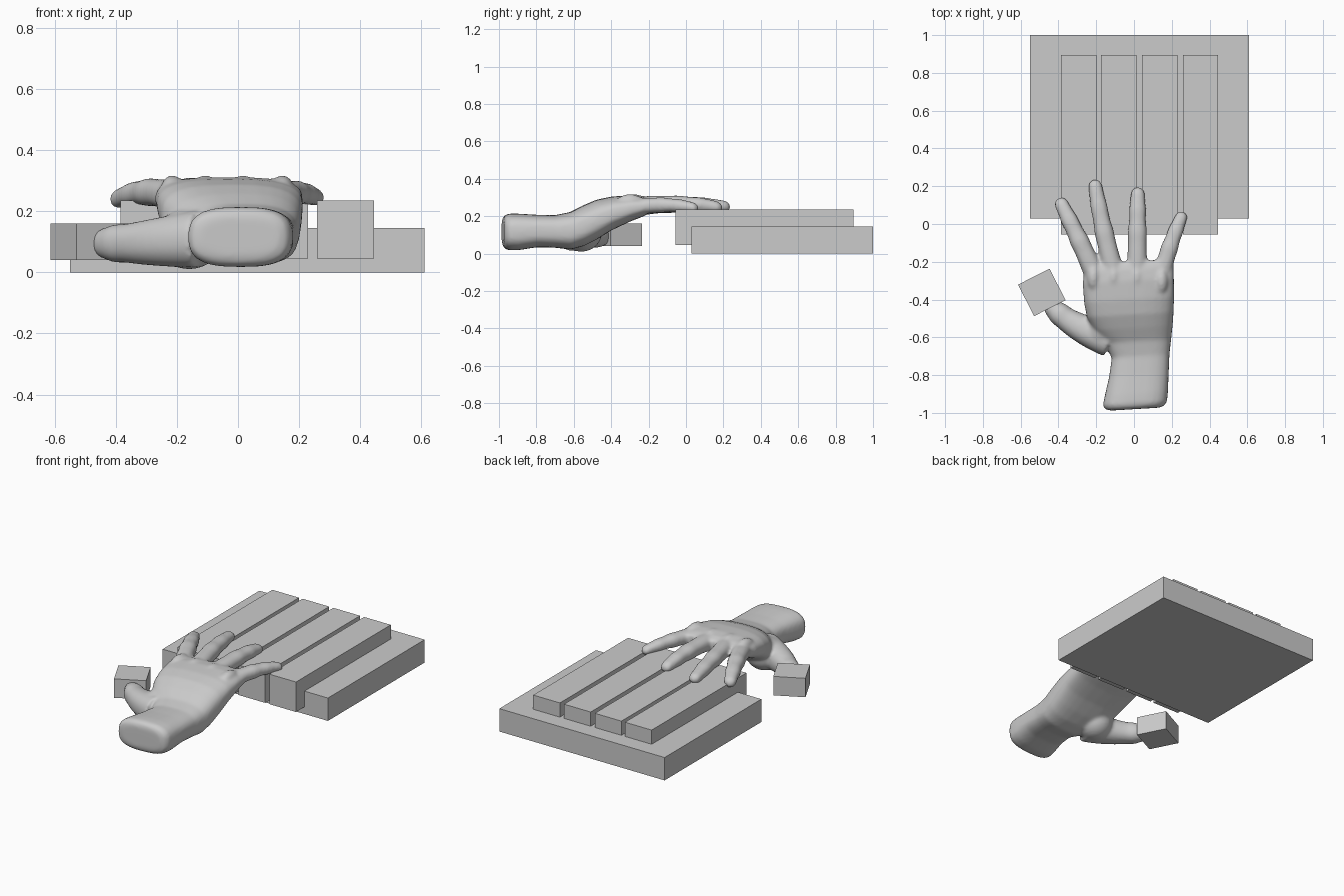
import bpy, bmesh, math
from mathutils import Vector, Matrix

cube = bpy.data.objects.get("Cube")
if cube:
    bpy.data.objects.remove(cube, do_unlink=True)

grey = bpy.data.materials.new("clay grey")
grey.use_nodes = True
GREY = (0.6, 0.6, 0.6, 1)
grey.diffuse_color = GREY
grey.node_tree.nodes["Principled BSDF"].inputs["Base Color"].default_value = GREY
UP = Vector((0, 0, 1))


def finish(bm, name):
    bmesh.ops.recalc_face_normals(bm, faces=bm.faces)
    mesh = bpy.data.meshes.new(name)
    bm.to_mesh(mesh)
    bm.free()
    mesh.materials.append(grey)
    obj = bpy.data.objects.new(name, mesh)
    bpy.context.collection.objects.link(obj)
    return obj


def block(name, centre, size, turn=0):
    bm = bmesh.new()
    m = Matrix.Translation(centre) @ Matrix.Rotation(turn, 4, 'Z') @ Matrix.Diagonal((*size, 1))
    bmesh.ops.create_cube(bm, size=1, matrix=m)
    return finish(bm, name)


def spow(v, p):
    return math.copysign(abs(v) ** p, v)


def loft(bm, sections, power, sides=28):
    """Closed skin through sections of (centre, side direction, half width, half height)."""
    rings = []
    for c, side, w, h in sections:
        ring = []
        for i in range(sides):
            a = math.tau * i / sides
            ring.append(bm.verts.new(c + side * w * spow(math.cos(a), power)
                                     + UP * h * spow(math.sin(a), power)))
        rings.append(ring)
    for a, b in zip(rings, rings[1:]):
        for i in range(sides):
            j = (i + 1) % sides
            bm.faces.new((a[i], a[j], b[j], b[i]))
    bm.faces.new(rings[0])
    bm.faces.new(rings[-1])


def digit(bm, points, widths, heights, bumps):
    """Finger along a curve through base, middle and tip, with joint bulges and a round end."""
    p0, p1, p2 = (Vector(p) for p in points)
    ctrl = 2 * p1 - (p0 + p2) / 2
    steps, sections = 20, []
    for k in range(steps + 1):
        t = k / steps
        c = p0 * (1 - t) ** 2 + ctrl * 2 * t * (1 - t) + p2 * t * t
        d = ((ctrl - p0) * (1 - t) + (p2 - ctrl) * t).normalized()
        side = d.cross(UP).normalized()
        s = 1 + sum(0.09 * math.exp(-((t - b) / 0.09) ** 2) for b in bumps)
        w = s * (widths[0] + (widths[1] - widths[0]) * t)
        h = s * (heights[0] + (heights[1] - heights[0]) * t)
        sections.append((c, side, w, h))
    for deg in (25, 45, 65, 82):
        a = math.radians(deg)
        sections.append((c + d * w * math.sin(a), side, w * math.cos(a), h * math.cos(a)))
    loft(bm, sections, 0.9)


# Base board and the four long keys
block("base_board", (0.03, 0.515, 0.0725), (1.16, 0.97, 0.145))
for i, x in enumerate((-0.292, -0.08, 0.136, 0.352)):
    block(f"key_{i + 1}", (x, 0.42, 0.14), (0.187, 0.95, 0.19))
block("thumb_block", (-0.488, -0.362, 0.1), (0.187, 0.187, 0.12), math.radians(27))

# Forearm, wrist and palm: y, left edge, right edge, bottom, top
hand = bmesh.new()
PALM = [
    (-0.98, -0.125, 0.135, 0.055, 0.18),
    (-0.972, -0.152, 0.16, 0.03, 0.203),
    (-0.95, -0.165, 0.175, 0.018, 0.214),
    (-0.9, -0.155, 0.18, 0.018, 0.214),
    (-0.8, -0.132, 0.184, 0.034, 0.208),
    (-0.7, -0.118, 0.188, 0.032, 0.206),
    (-0.62, -0.155, 0.197, 0.022, 0.222),
    (-0.55, -0.215, 0.205, 0.04, 0.258),
    (-0.48, -0.25, 0.21, 0.075, 0.288),
    (-0.4, -0.265, 0.213, 0.125, 0.305),
    (-0.3, -0.272, 0.212, 0.172, 0.312),
    (-0.24, -0.265, 0.21, 0.195, 0.306),
    (-0.2, -0.24, 0.195, 0.215, 0.292),
]
side = Vector((1, 0.06, 0))
loft(hand, [(Vector(((l + r) / 2, y, (b + t) / 2)), side, (r - l) / 2, (t - b) / 2)
            for y, l, r, b, t in PALM], 0.7)

# Four fingers
FINGERS = [
    ((-0.215, -0.25, 0.25), (-0.298, -0.07, 0.262), (-0.384, 0.105, 0.242)),
    ((-0.108, -0.25, 0.256), (-0.163, -0.02, 0.265), (-0.205, 0.2, 0.253)),
    ((0.016, -0.25, 0.256), (0.018, -0.02, 0.265), (0.02, 0.16, 0.25)),
    ((0.145, -0.27, 0.25), (0.194, -0.11, 0.26), (0.25, 0.035, 0.247)),
]
for i, pts in enumerate(FINGERS):
    slim = 0.9 if i == 3 else 1
    digit(hand, pts, (0.055 * slim, 0.037 * slim), (0.05 * slim, 0.032 * slim), (0.45, 0.75))
    # Knuckle and the tendon ridge running back from it
    x, y, z = pts[0]
    m = Matrix.Translation((x, y - 0.03, 0.28)) @ Matrix.Diagonal((0.036, 0.07, 0.038, 1))
    bmesh.ops.create_uvsphere(hand, u_segments=20, v_segments=12, radius=1, matrix=m)

# Thumb with its fleshy root
digit(hand, ((-0.13, -0.61, 0.11), (-0.3, -0.54, 0.098), (-0.425, -0.448, 0.095)),
      (0.095, 0.05), (0.095, 0.052), (0.88,))
m = Matrix.Translation((-0.16, -0.56, 0.11)) @ Matrix.Diagonal((0.11, 0.11, 0.1, 1))
bmesh.ops.create_uvsphere(hand, u_segments=24, v_segments=16, radius=1, matrix=m)

# Blend the parts of the hand into one smooth skin
hand_obj = finish(hand, "hand")
remesh = hand_obj.modifiers.new("Blend", 'REMESH')
remesh.mode = 'VOXEL'
remesh.voxel_size = 0.009
remesh.use_smooth_shade = True
soften = hand_obj.modifiers.new("Soften", 'SMOOTH')
soften.factor = 0.5
soften.iterations = 10
